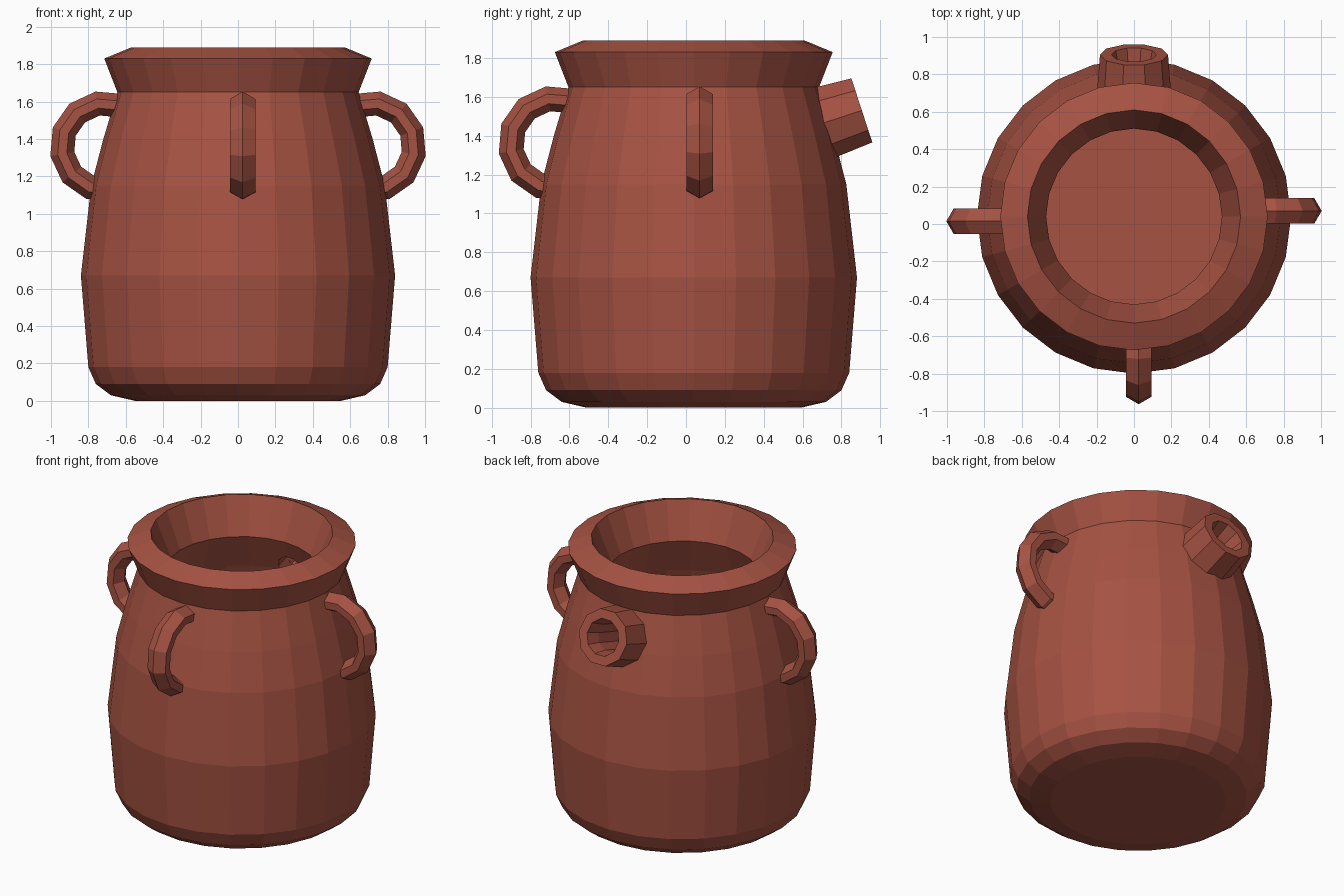
import bpy, bmesh, math
from mathutils import Vector, Matrix

if "Cube" in bpy.data.objects:
    bpy.data.objects.remove(bpy.data.objects["Cube"])

CY = 0.04          # pot axis sits slightly behind the origin
TAU = 2 * math.pi

clay = bpy.data.materials.new("terracotta")
clay.diffuse_color = (0.38, 0.085, 0.055, 1)
clay.use_nodes = True
clay.node_tree.nodes["Principled BSDF"].inputs["Base Color"].default_value = clay.diffuse_color


def make_object(name, bm):
    bmesh.ops.recalc_face_normals(bm, faces=bm.faces)
    mesh = bpy.data.meshes.new(name)
    bm.to_mesh(mesh)
    bm.free()
    mesh.materials.append(clay)
    ob = bpy.data.objects.new(name, mesh)
    bpy.context.collection.objects.link(ob)
    return ob


def skin(name, rings, closed=False):
    """Join rings of points; close into a loop or cap both ends."""
    bm = bmesh.new()
    vs = [[bm.verts.new(p) for p in r] for r in rings]
    n = len(vs[0])
    pairs = list(zip(vs, vs[1:])) + ([(vs[-1], vs[0])] if closed else [])
    for a, b in pairs:
        for i in range(n):
            j = (i + 1) % n
            bm.faces.new((a[i], a[j], b[j], b[i]))
    if not closed:
        bm.faces.new(vs[0])
        bm.faces.new(vs[-1])
    return make_object(name, bm)


def lathe(name, profile, sides, frame, closed=False):
    rings = [[frame @ Vector((r * math.cos(TAU * i / sides),
                              r * math.sin(TAU * i / sides), z))
              for i in range(sides)] for r, z in profile]
    return skin(name, rings, closed)


# hollow pot: outside, flared rim, then inside down to the floor
profile = [(0.55, 0), (0.68, 0.03), (0.76, 0.09), (0.80, 0.18), (0.84, 0.67),
           (0.785, 1.15), (0.72, 1.40), (0.645, 1.65), (0.715, 1.83),
           (0.57, 1.89), (0.47, 1.645), (0.57, 1.40), (0.65, 1.15),
           (0.72, 0.67), (0.69, 0.22), (0.60, 0.13)]
pot = lathe("pot_body", profile, 24, Matrix.Translation((0, CY, 0)))

# spout tube, tilted up at the back
axis = Vector((0, 0.95, 0.31)).normalized()
tip = Vector((0, 0.905, 1.53))
side = Vector((1, 0, 0))
up = axis.cross(side)
frame = Matrix.Translation(tip) @ Matrix((side, up, axis)).transposed().to_4x4()
lathe("spout", [(0.20, -0.24), (0.182, 0), (0.12, 0), (0.10, -0.10), (0.10, -0.24)],
      10, frame, closed=True)

# bore through the pot wall behind the spout
cutter = lathe("bore_cutter", [(0.101, -0.55), (0.101, -0.08)], 10, frame)
cutter.hide_render = True
mod = pot.modifiers.new("bore", "BOOLEAN")
mod.operation = "DIFFERENCE"
mod.solver = "EXACT"
mod.object = cutter
bpy.context.view_layer.objects.active = pot
bpy.ops.object.modifier_apply(modifier="bore")
bpy.data.objects.remove(cutter)

# loop handles: ridged hexagonal section swept along an arc in 30 degree steps
section = [(0.065, 0), (0.025, 0.068), (-0.025, 0.068),
           (-0.065, 0), (-0.025, -0.068), (0.025, -0.068)]


def handle(name, origin, turn):
    place = Matrix.Translation(origin) @ Matrix.Rotation(turn, 4, "Z")
    rings = []
    for k in range(8):
        a = math.radians(110 - 30 * k)
        rings.append([place @ Vector((0.71 + (0.233 + d) * math.cos(a), w,
                                      1.36 + (0.233 + d) * math.sin(a)))
                      for d, w in section])
    skin(name, rings)


handle("right_handle", (0, 0.07, 0), 0)
handle("left_handle", (0, 0.015, 0), math.pi)
handle("front_handle", (0.025, CY, 0), -math.pi / 2)
